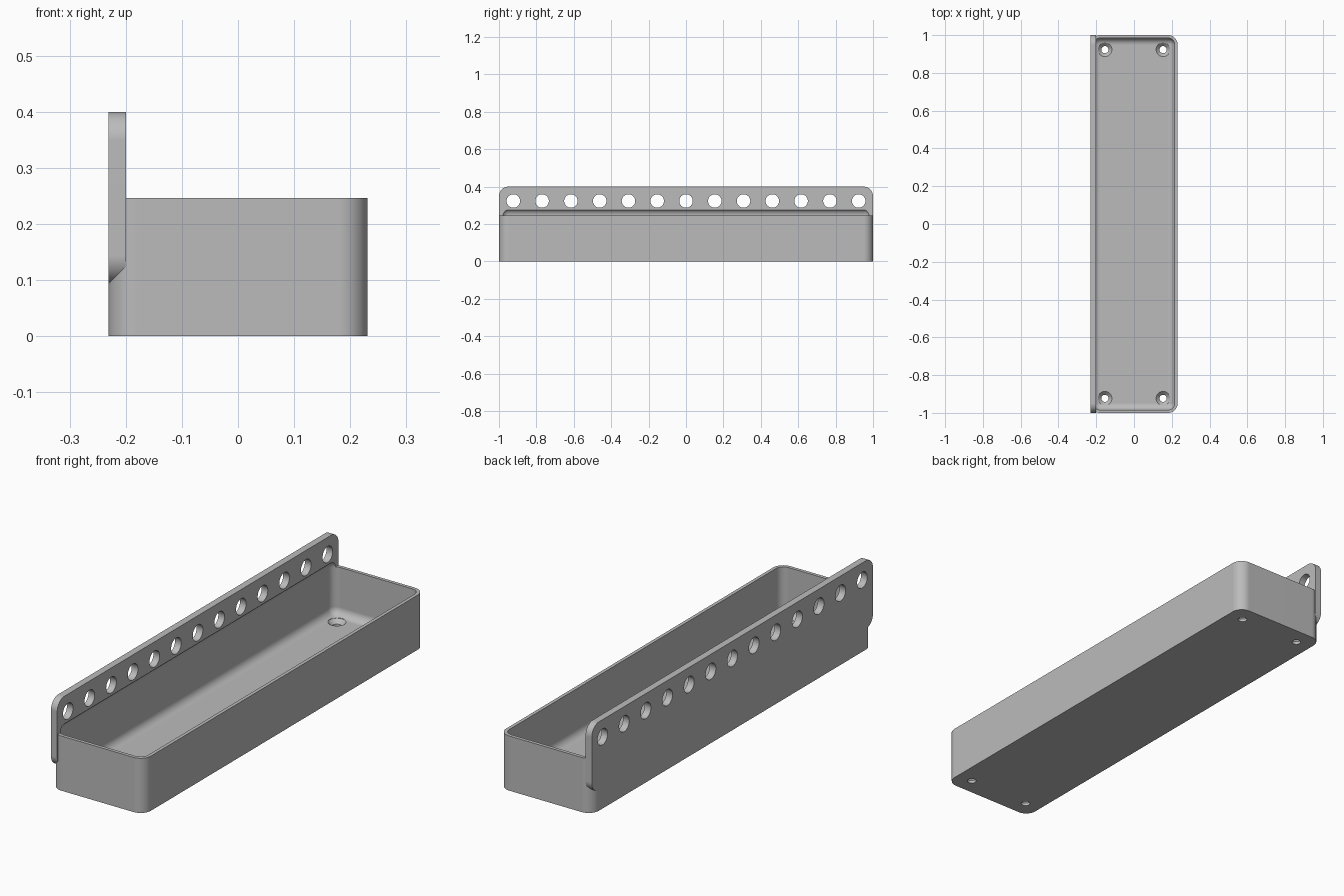
import bpy, bmesh, math
from mathutils import Matrix, Vector

if "Cube" in bpy.data.objects:
    bpy.data.objects.remove(bpy.data.objects["Cube"], do_unlink=True)

HALF_W, HALF_L = 0.231, 1.0
TRAY_H, RAIL_LOW, RAIL_TOP = 0.246, 0.093, 0.4
RAIL_T, WALL, FLOOR = 0.031, 0.0155, 0.031
R_OUT, R_IN = 0.051, 0.036
PITCH = 2 / 13

grey = bpy.data.materials.new("plain grey")
grey.use_nodes = True
colour = (0.5, 0.5, 0.5, 1)
grey.diffuse_color = colour
grey.node_tree.nodes["Principled BSDF"].inputs["Base Color"].default_value = colour


def make(name, bm):
    bmesh.ops.recalc_face_normals(bm, faces=bm.faces)
    mesh = bpy.data.meshes.new(name)
    bm.to_mesh(mesh)
    bm.free()
    mesh.materials.append(grey)
    ob = bpy.data.objects.new(name, mesh)
    bpy.context.collection.objects.link(ob)
    return ob


def rounded_box(name, low, high, radius, axis=None):
    """Box with all edges rounded, or only those along one axis."""
    low, high = Vector(low), Vector(high)
    bm = bmesh.new()
    bmesh.ops.create_cube(bm, size=1)
    for v in bm.verts:
        v.co = [(a + b) / 2 + c * (b - a) for a, b, c in zip(low, high, v.co)]
    edges = [e for e in bm.edges if axis is None
             or abs((e.verts[1].co - e.verts[0].co).normalized()[axis]) > 0.9]
    bmesh.ops.bevel(bm, geom=edges, offset=radius, segments=10,
                    profile=0.5, affect='EDGES')
    return make(name, bm)


def lathe(bm, profile, matrix, n=40):
    """Closed solid of revolution about z from (radius, height) pairs."""
    rings = [[bm.verts.new(matrix @ Vector((r * math.cos(k * math.tau / n),
                                            r * math.sin(k * math.tau / n), h)))
              for k in range(n)] for r, h in profile]
    for a, b in zip(rings, rings[1:]):
        for k in range(n):
            j = (k + 1) % n
            bm.faces.new((a[k], a[j], b[j], b[k]))
    bm.faces.new(rings[0][::-1])
    bm.faces.new(rings[-1])


def combine(target, other, operation):
    mod = target.modifiers.new(operation.lower(), 'BOOLEAN')
    mod.operation, mod.solver, mod.object = operation, 'EXACT', other
    bpy.context.view_layer.objects.active = target
    bpy.ops.object.modifier_apply(modifier=mod.name)
    bpy.data.objects.remove(other, do_unlink=True)


# Tray block with rounded upright corners, and the rail standing on its side
tray = rounded_box("tray_with_rail", (-HALF_W, -HALF_L, 0),
                   (HALF_W, HALF_L, TRAY_H), R_OUT, axis=2)
rail = rounded_box("rail", (-HALF_W, -HALF_L, RAIL_LOW),
                   (RAIL_T - HALF_W, HALF_L, RAIL_TOP), R_OUT, axis=0)
combine(tray, rail, 'UNION')

# Hollow, which also cuts a shallow rounded recess into the rail
hollow = rounded_box("hollow", (WALL - HALF_W, WALL - HALF_L, FLOOR),
                     (HALF_W - WALL, HALF_L - WALL, TRAY_H + R_IN), R_IN)
combine(tray, hollow, 'DIFFERENCE')

# Row of holes through the rail, and countersunk holes in the floor corners
bm = bmesh.new()
turn = Matrix.Rotation(math.pi / 2, 4, 'Y')
for i in range(-6, 7):
    place = Matrix.Translation((RAIL_T / 2 - HALF_W, i * PITCH, 0.323))
    lathe(bm, [(0.036, -0.05), (0.036, 0.05)], place @ turn)
for x in (-PITCH, PITCH):
    for y in (-6 * PITCH, 6 * PITCH):
        lathe(bm, [(0.019, -0.02), (0.019, 0.013), (0.037, FLOOR), (0.037, 0.07)],
              Matrix.Translation((x, y, 0)))
combine(tray, make("holes", bm), 'DIFFERENCE')

# Smooth curved faces, crisp edges
bpy.ops.object.select_all(action='DESELECT')
tray.select_set(True)
bpy.context.view_layer.objects.active = tray
bpy.ops.object.shade_smooth_by_angle(angle=math.radians(30))
weighted = tray.modifiers.new("even shading", 'WEIGHTED_NORMAL')
weighted.keep_sharp = True
